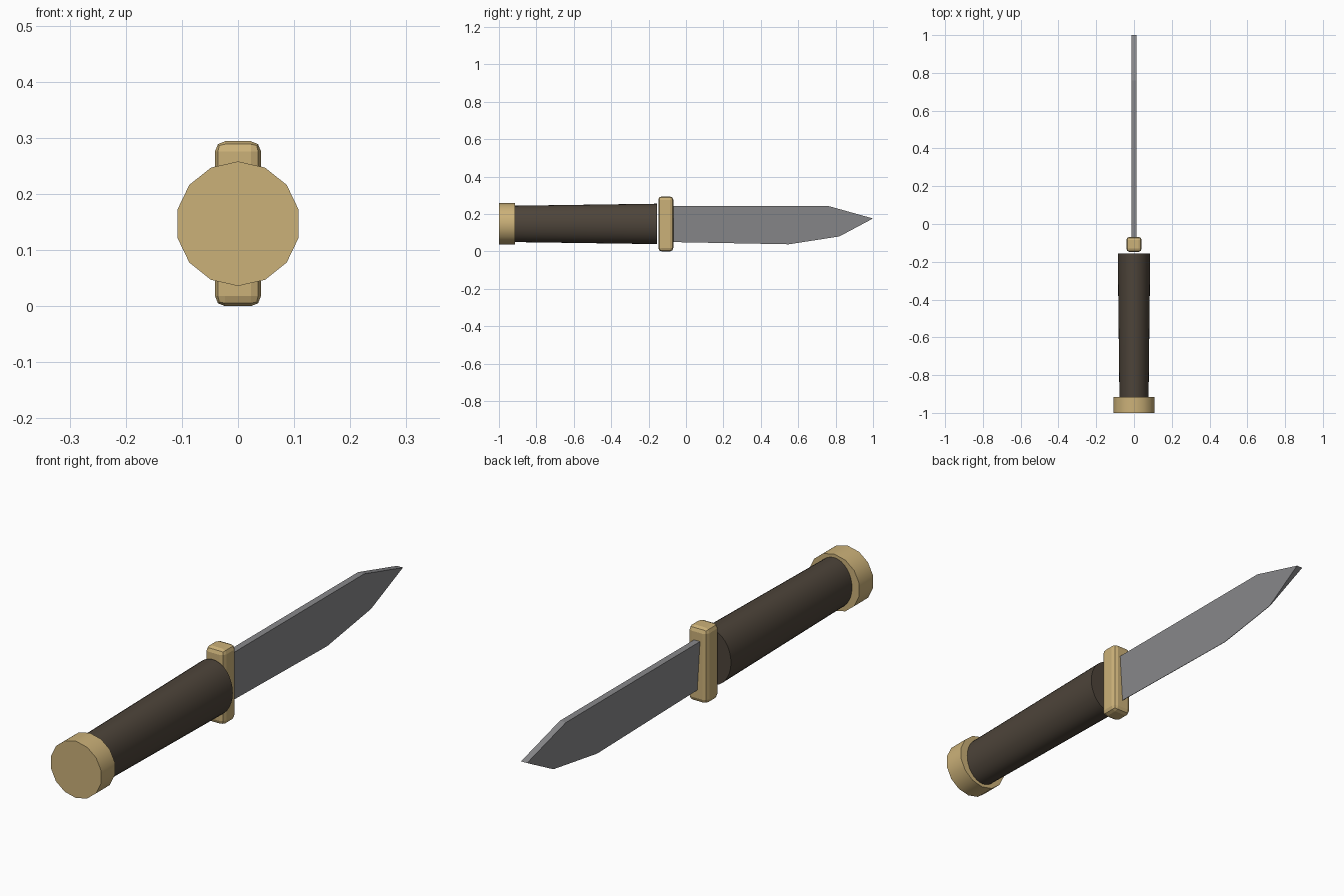
import bpy
import bmesh
import math

if "Cube" in bpy.data.objects:
    bpy.data.objects.remove(bpy.data.objects["Cube"])

MID_Z = 0.147


def material(name, colour, roughness):
    mat = bpy.data.materials.new(name)
    mat.use_nodes = True
    mat.diffuse_color = (*colour, 1)
    shader = next(n for n in mat.node_tree.nodes if n.type == "BSDF_PRINCIPLED")
    shader.inputs["Base Color"].default_value = (*colour, 1)
    shader.inputs["Roughness"].default_value = roughness
    return mat


brass = material("brass", (0.60, 0.44, 0.19), 0.5)
dark_wood = material("dark_wood", (0.075, 0.058, 0.042), 0.7)
steel = material("steel", (0.25, 0.25, 0.26), 0.4)


def add_part(name, bm, mat, smooth):
    bmesh.ops.recalc_face_normals(bm, faces=bm.faces[:])
    mesh = bpy.data.meshes.new(name)
    bm.to_mesh(mesh)
    bm.free()
    obj = bpy.data.objects.new(name, mesh)
    bpy.context.collection.objects.link(obj)
    mesh.materials.append(mat)
    if smooth:
        bpy.ops.object.select_all(action="DESELECT")
        obj.select_set(True)
        bpy.context.view_layer.objects.active = obj
        bpy.ops.object.shade_smooth_by_angle(angle=math.radians(30))
    return obj


def loft(rings):
    """Join rings of points with side faces and close both ends."""
    bm = bmesh.new()
    loops = [[bm.verts.new(p) for p in ring] for ring in rings]
    n = len(loops[0])
    for a, b in zip(loops, loops[1:]):
        for i in range(n):
            j = (i + 1) % n
            bm.faces.new((a[i], a[j], b[j], b[i]))
    bm.faces.new(loops[0])
    bm.faces.new(loops[-1])
    return bm


def ellipse(y, rx, rz, sides):
    angles = [2 * math.pi * i / sides for i in range(sides)]
    return [(rx * math.sin(a), y, MID_Z + rz * math.cos(a)) for a in angles]


# Pommel: short fourteen-sided disc
add_part("pommel", loft([ellipse(-1, 0.111, 0.111, 14),
                         ellipse(-0.915, 0.111, 0.111, 14)]), brass, True)

# Grip: oval rod widening towards the guard
add_part("grip", loft([ellipse(-0.93, 0.077, 0.097, 32),
                       ellipse(-0.155, 0.086, 0.108, 32)]), dark_wood, True)

# Guard: upright bar with rounded edges
bm = bmesh.new()
bmesh.ops.create_cube(bm, size=1)
bmesh.ops.scale(bm, vec=(0.082, 0.08, 0.294), verts=bm.verts[:])
bmesh.ops.translate(bm, vec=(0, -0.108, MID_Z), verts=bm.verts[:])
bmesh.ops.bevel(bm, geom=bm.edges[:], offset=0.018, segments=2,
                profile=0.5, affect="EDGES")
add_part("guard", bm, brass, False)

# Blade: thick spine and tip, thinning to the cutting edge (y, z, half thickness)
SPINE, EDGE = 0.013, 0.001
outline = [(-0.08, 0.243, SPINE), (0.76, 0.243, SPINE), (1, 0.176, SPINE),
           (0.82, 0.08, EDGE), (0.55, 0.038, EDGE), (-0.08, 0.05, EDGE)]
sides = [[(s * t, y, z) for y, z, t in outline] for s in (-1, 1)]
add_part("blade", loft(sides), steel, False)
